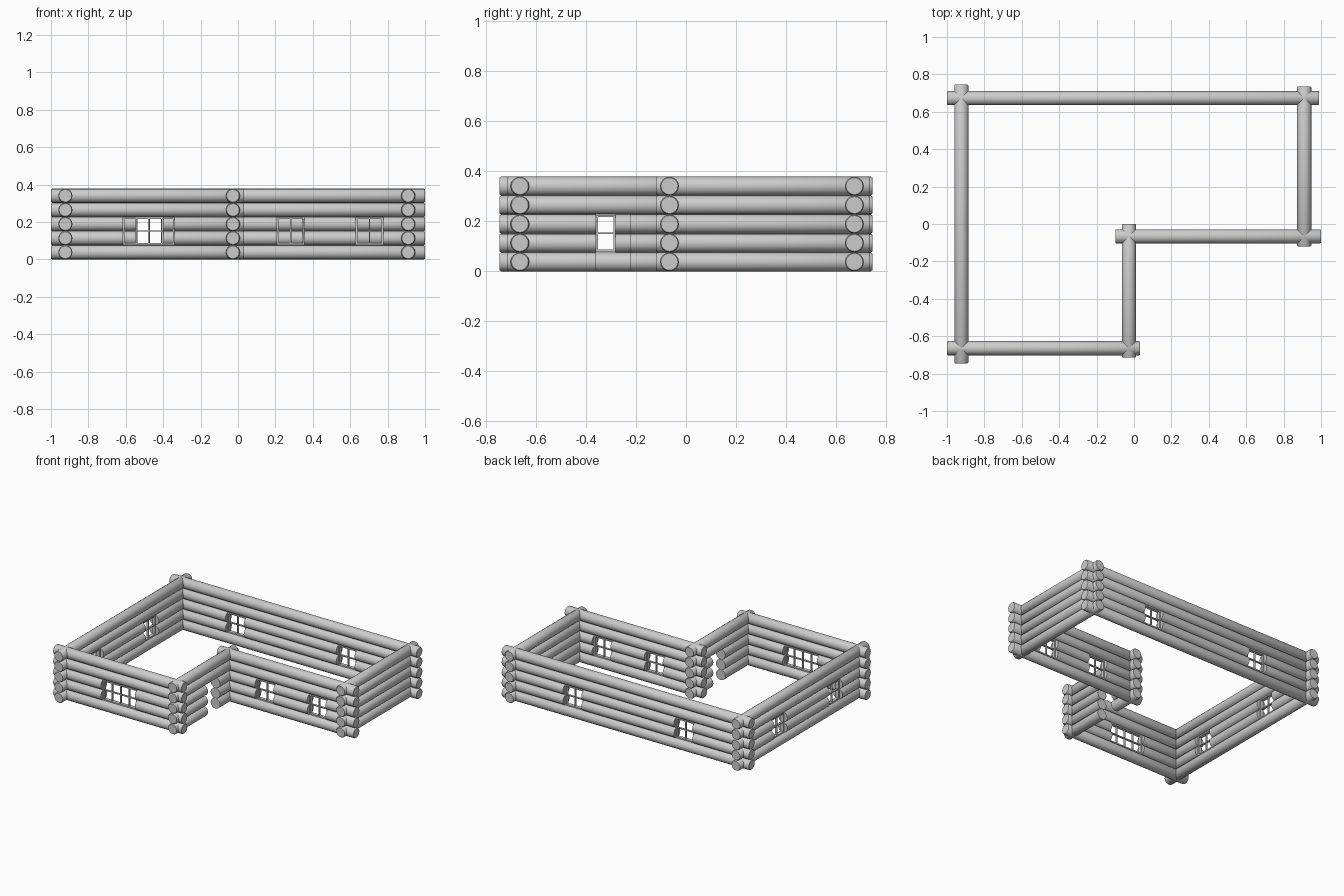
import bpy, bmesh, math

if "Cube" in bpy.data.objects:
    bpy.data.objects.remove(bpy.data.objects["Cube"])

R = 0.0378          # log radius
PITCH = 0.0756      # height of one log course
COURSES = 5
SIDES = 16
CHAMFER = 0.006


def finish(bm, name, smooth=False):
    bmesh.ops.recalc_face_normals(bm, faces=bm.faces)
    me = bpy.data.meshes.new(name)
    bm.to_mesh(me)
    bm.free()
    ob = bpy.data.objects.new(name, me)
    bpy.context.collection.objects.link(ob)
    if smooth:
        bpy.ops.object.select_all(action='DESELECT')
        ob.select_set(True)
        bpy.context.view_layer.objects.active = ob
        bpy.ops.object.shade_smooth_by_angle(angle=math.radians(35))
    return ob


def place(axis, t, off, z):
    """Point at distance t along a wall, shifted sideways to off."""
    return (t, off, z) if axis == 'x' else (off, t, z)


def add_log(bm, axis, off, z, a, b, trim_a, trim_b):
    """Round log from a to b; free ends get a small chamfer."""
    prof = [(a, R - 0.004), (a + CHAMFER, R)] if trim_a else [(a, R)]
    prof += [(b - CHAMFER, R), (b, R - 0.004)] if trim_b else [(b, R)]
    rings = []
    for t, r in prof:
        ring = []
        for i in range(SIDES):
            g = 2 * math.pi * i / SIDES
            ring.append(bm.verts.new(place(axis, t, off + r * math.cos(g), z + r * math.sin(g))))
        rings.append(ring)
    for p, q in zip(rings, rings[1:]):
        for i in range(SIDES):
            j = (i + 1) % SIDES
            bm.faces.new((p[i], p[j], q[j], q[i]))
    bm.faces.new(rings[0])
    bm.faces.new(rings[-1])


def add_bar(bm, axis, off, t0, t1, z0, z1, depth):
    """Rectangular bar lying in the plane of a wall."""
    v = [bm.verts.new(place(axis, t, off + d, z))
         for d in (-depth / 2, depth / 2)
         for t, z in ((t0, z0), (t1, z0), (t1, z1), (t0, z1))]
    for f in ((0, 1, 2, 3), (4, 5, 6, 7), (0, 1, 5, 4), (1, 2, 6, 5), (2, 3, 7, 6), (3, 0, 4, 7)):
        bm.faces.new([v[i] for i in f])


def window(name, axis, off, c, width, cols):
    """Slim frame with glazing bars, filling two log courses."""
    bm = bmesh.new()
    t0, t1, z0, z1 = c - width / 2, c + width / 2, 0.078, 0.225
    f, m = 0.009, 0.003
    add_bar(bm, axis, off, t0, t1, z0, z0 + f, 0.024)
    add_bar(bm, axis, off, t0, t1, z1 - f, z1, 0.024)
    add_bar(bm, axis, off, t0, t0 + f, z0 + f, z1 - f, 0.024)
    add_bar(bm, axis, off, t1 - f, t1, z0 + f, z1 - f, 0.024)
    zm = (z0 + z1) / 2
    add_bar(bm, axis, off, t0 + f, t1 - f, zm - m, zm + m, 0.014)
    for i in range(1, cols):
        t = t0 + width * i / cols
        add_bar(bm, axis, off, t - m, t + m, z0 + f, z1 - f, 0.014)
    finish(bm, name)


def wall(name, axis, off, start, end, windows=(), door=None):
    """Stack of logs, split around window and door openings."""
    bm = bmesh.new()
    for k in range(COURSES):
        z = R + k * PITCH
        gaps = [(c - w / 2, c + w / 2) for c, w, n in windows] if k in (1, 2) else []
        if door and k < 3:
            gaps.append(door)
        cuts = [start] + [t for g in sorted(gaps) for t in g] + [end]
        for i in range(0, len(cuts), 2):
            add_log(bm, axis, off, z, cuts[i], cuts[i + 1], i == 0, i + 2 == len(cuts))
    finish(bm, name, smooth=True)
    for i, (c, w, n) in enumerate(windows):
        window(f"{name}_window_{i + 1}", axis, off, c, w, n)


S = 0.148  # standard window width

# Outer walls
wall("back_wall", 'x', 0.673, -1.0, 0.99, [(-0.473, S, 2), (0.42, S, 2)])
wall("left_wall", 'y', -0.923, -0.745, 0.745, [(-0.355, S, 2), (0.28, S, 2)])
wall("right_wall", 'y', 0.91, -0.12, 0.735)
wall("front_wall", 'x', -0.664, -1.0, 0.033, [(-0.477, 0.275, 4)])
# Recessed porch corner walls, with the doorway in the side one
wall("recessed_front_wall", 'x', -0.066, -0.10, 1.0, [(0.282, S, 2), (0.703, S, 2)])
wall("doorway_wall", 'y', -0.027, -0.715, 0.0, door=(-0.36, -0.222))
